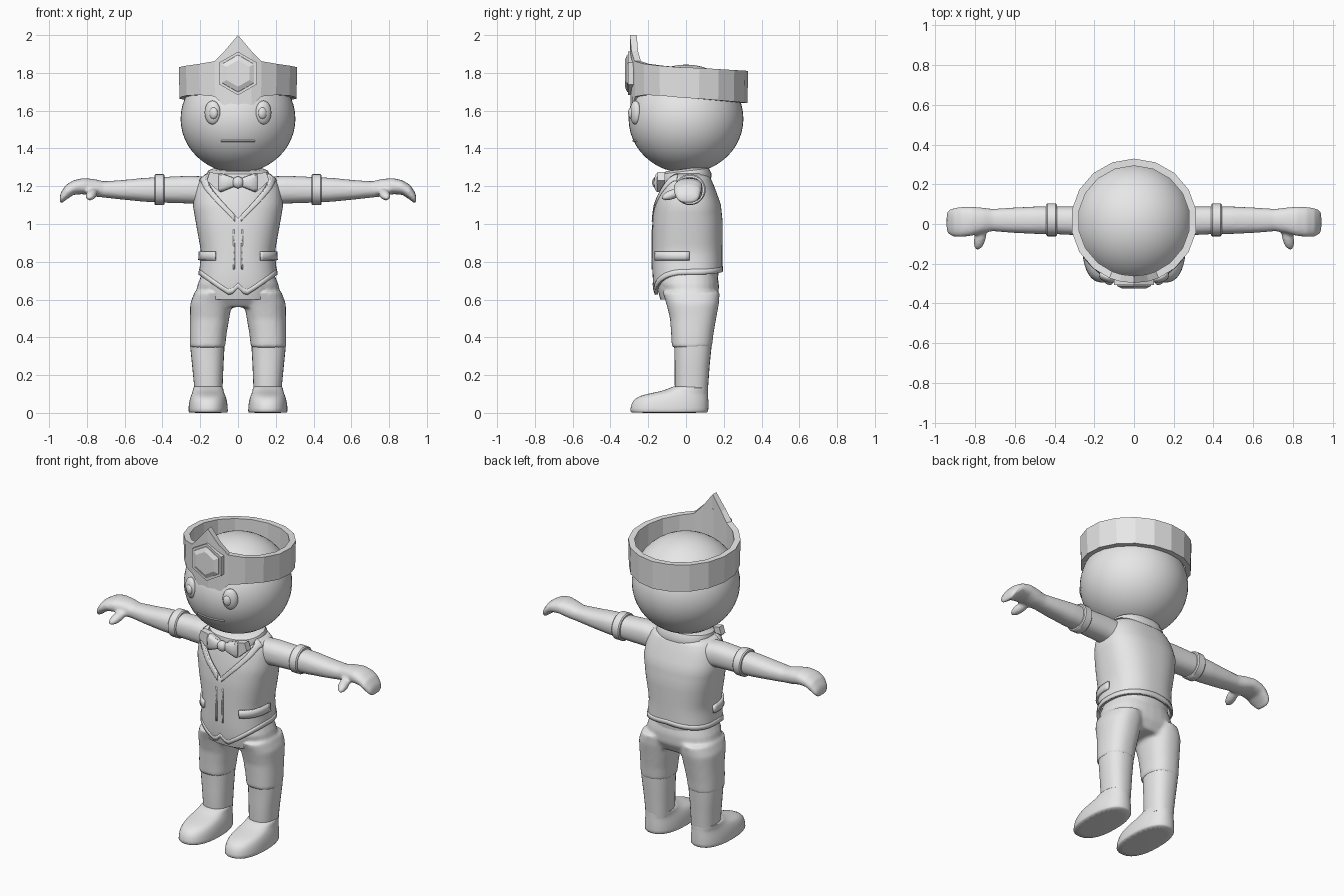
import bpy, bmesh, math
from mathutils import Vector, Matrix

if "Cube" in bpy.data.objects:
    bpy.data.objects.remove(bpy.data.objects["Cube"])

mat = bpy.data.materials.new("light_grey")
mat.diffuse_color = (0.8, 0.8, 0.8, 1)
mat.use_nodes = True
mat.node_tree.nodes["Principled BSDF"].inputs["Base Color"].default_value = mat.diffuse_color


def spow(v, e):
    return math.copysign(abs(v) ** e, v)


def finish(name, bm, mirror=False, subsurf=0, solid=0, voxel=0, angle=40):
    bmesh.ops.recalc_face_normals(bm, faces=bm.faces)
    me = bpy.data.meshes.new(name)
    bm.to_mesh(me)
    bm.free()
    me.materials.append(mat)
    ob = bpy.data.objects.new(name, me)
    bpy.context.collection.objects.link(ob)
    bpy.context.view_layer.objects.active = ob
    ob.select_set(True)
    if angle:
        bpy.ops.object.shade_smooth_by_angle(angle=math.radians(angle))
    ob.select_set(False)
    if mirror:
        m = ob.modifiers.new("mirror", 'MIRROR')
        m.use_mirror_merge = False
    if solid:
        m = ob.modifiers.new("thickness", 'SOLIDIFY')
        m.thickness, m.offset = solid, 0
    if voxel:
        m = ob.modifiers.new("blend", 'REMESH')
        m.mode, m.voxel_size, m.use_smooth_shade = 'VOXEL', voxel, True
        m = ob.modifiers.new("soften", 'SMOOTH')
        m.factor, m.iterations = 0.5, 5
    if subsurf:
        ob.modifiers.new("round", 'SUBSURF').levels = subsurf
    return ob


# Rings along z are (z, cx, y0, y1, rx); along x are (x, y0, y1, z0, z1)
def loft(bm, rings, axis='z', n=20, e=0.85):
    loops = []
    for r in rings:
        loop = []
        for k in range(n):
            a = 2 * math.pi * k / n
            c, s = spow(math.cos(a), e), spow(math.sin(a), e)
            if axis == 'z':
                z, cx, y0, y1, rx = r
                p = (cx + rx * c, (y0 + y1) / 2 + (y1 - y0) / 2 * s, z)
            else:
                x, y0, y1, z0, z1 = r
                p = (x, (y0 + y1) / 2 + (y1 - y0) / 2 * c, (z0 + z1) / 2 + (z1 - z0) / 2 * s)
            loop.append(bm.verts.new(p))
        loops.append(loop)
    for a, b in zip(loops, loops[1:]):
        for k in range(n):
            bm.faces.new((a[k], a[(k + 1) % n], b[(k + 1) % n], b[k]))
    bm.faces.new(loops[0][::-1])
    bm.faces.new(loops[-1])
    return bm


def ball(bm, loc, scale, rot=(0, 0, 0), seg=24):
    m = Matrix.LocRotScale(Vector(loc), None, Vector(scale))
    for ang, ax in zip(rot, 'XYZ'):
        m = Matrix.Translation(loc) @ Matrix.Rotation(ang, 4, ax) @ Matrix.Translation(-Vector(loc)) @ m
    bmesh.ops.create_uvsphere(bm, u_segments=seg, v_segments=seg // 2, radius=1, matrix=m)
    return bm


def prism(pts, y0, y1):
    bm = bmesh.new()
    f = bm.faces.new([bm.verts.new((x, y0, z)) for x, z in pts])
    out = bmesh.ops.extrude_face_region(bm, geom=[f])['geom']
    bmesh.ops.translate(bm, vec=(0, y1 - y0, 0), verts=[v for v in out if isinstance(v, bmesh.types.BMVert)])
    return bm


# Torso outline: height, half width, front, back
BODY = [(.60, .195, -.15, .16), (.66, .205, -.165, .175), (.73, .20, -.17, .185), (.85, .188, -.172, .185),
        (1.0, .215, -.172, .188), (1.1, .232, -.163, .178), (1.18, .222, -.145, .15),
        (1.24, .195, -.13, .125), (1.28, .14, -.105, .105)]


def body_point(z, th, off):
    z = min(max(z, BODY[0][0]), BODY[-1][0])
    for a, b in zip(BODY, BODY[1:]):
        if z <= b[0]:
            t = (z - a[0]) / (b[0] - a[0])
            hw, yf, yb = (a[i] + (b[i] - a[i]) * t for i in (1, 2, 3))
            break
    return ((hw + off) * spow(math.sin(th), .8),
            (yf + yb) / 2 - ((yb - yf) / 2 + off) * spow(math.cos(th), .8), z)


# Shell wrapped round the torso between two height functions; angle 0 is the front
def wrap(name, a0, a1, bot, top, off, solid, cols=72, rows=16, mirror=False):
    bm = bmesh.new()
    grid = []
    for i in range(cols + 1):
        th = math.radians(a0 + (a1 - a0) * i / cols)
        grid.append([bm.verts.new(body_point(bot(th) + (top(th) - bot(th)) * j / rows, th, off))
                     for j in range(rows + 1)])
    for a, b in zip(grid, grid[1:]):
        for j in range(rows):
            bm.faces.new((a[j], b[j], b[j + 1], a[j + 1]))
    bmesh.ops.remove_doubles(bm, verts=bm.verts, dist=1e-5)
    return finish(name, bm, mirror=mirror, solid=solid)


def hem(th):
    x = .2 * abs(math.sin(th)) ** .8
    if math.cos(th) < 0:
        return .75 - .018 * abs(math.sin(th))
    return .66 - x if x < .04 else .62 + (x - .04) * .7


def neckline(th):
    x = .17 * abs(math.sin(th)) ** .8
    return 1.262 if math.cos(th) < 0 else min(1.262, 1.03 + x * 1.45)


# Shirt, vest and trim
finish("shirt", loft(bmesh.new(), [(z, 0, f + .014, b - .014, w - .014) for z, w, f, b in BODY], n=40))
wrap("vest", 0, 360, hem, neckline, 0, .014)
wrap("vest_hem", 0, 360, hem, lambda t: hem(t) + .028, .006, .008, rows=2)
wrap("lapel", 2, 75, lambda t: neckline(t) - .035, neckline, .007, .008, rows=3, cols=24, mirror=True)
wrap("pocket_flap", 31, 92, lambda t: .808, lambda t: .855, .012, .014, rows=2, cols=14, mirror=True)
wrap("placket_strip", 2.6, 4.2, lambda t: .76, lambda t: .97, .008, .008, rows=6, cols=1, mirror=True)

# Collar and bow tie
bm = loft(bmesh.new(), [(1.225, 0, -.135, .13, .165), (1.25, 0, -.14, .135, .172),
                        (1.28, 0, -.13, .125, .16), (1.292, 0, -.10, .10, .13)], n=32)
bmesh.ops.rotate(bm, verts=bm.verts, cent=(0, 0, 1.26), matrix=Matrix.Rotation(math.radians(7), 3, 'X'))
finish("collar", bm)
finish("collar_flap", prism([(.03, 1.25), (.15, 1.275), (.165, 1.23), (.10, 1.17)], -.15, -.11), mirror=True)
finish("bow_wing", loft(bmesh.new(), [(.015, -.162, -.12, 1.20, 1.24), (.05, -.172, -.115, 1.185, 1.255),
                                      (.09, -.168, -.115, 1.168, 1.27), (.104, -.155, -.12, 1.175, 1.262)],
                        'x', 16, .7), mirror=True)
finish("bow_knot", ball(bmesh.new(), (0, -.155, 1.22), (.03, .025, .032), seg=16))

# Head, eyes and mouth
finish("head", ball(bmesh.new(), (0, 0, 1.557), (.304, .304, .287), seg=48))
finish("eye", ball(bmesh.new(), (.135, -.268, 1.59), (.044, .026, .063), (0, 0, .42)), mirror=True)
finish("pupil", ball(bmesh.new(), (.13, -.29, 1.587), (.024, .015, .031), (0, 0, .42), 16), mirror=True)
rings = []
for i in range(13):
    x = -.09 + .015 * i
    y = -math.sqrt(.304 ** 2 * (1 - (.117 / .287) ** 2) - x * x)
    rings.append((x, y - .007, y + .01, 1.435, 1.446))
finish("mouth", loft(bmesh.new(), rings, 'x', 8))

# Crown band: angle from the front, bottom and top heights
half = [(0, 1.62, 2.0), (13, 1.62, 1.915), (23, 1.675, 1.862), (40, 1.683, 1.848), (60, 1.68, 1.838),
        (80, 1.67, 1.83), (100, 1.663, 1.826), (120, 1.655, 1.82), (140, 1.648, 1.815),
        (160, 1.643, 1.812), (180, 1.64, 1.81)]
band = half + [(-a, b, t) for a, b, t in half[-2:0:-1]]
bm = bmesh.new()
cols = []
for a, b, t in band:
    s, c = math.sin(math.radians(a)), math.cos(math.radians(a))
    cols.append([bm.verts.new((r * s, .016 - (r - .005) * c, z))
                 for r, z in ((.314, b), (.318, t), (.282, t), (.282, b))])
for a, b in zip(cols, cols[1:] + cols[:1]):
    for k in range(4):
        bm.faces.new((a[k], b[k], b[(k + 1) % 4], a[(k + 1) % 4]))
finish("crown_band", bm, angle=0)

# Hexagonal gem with a raised rim and bevelled face
def hexagon(r):
    return [(r * math.sin(k * math.pi / 3), 1.797 + r * math.cos(k * math.pi / 3)) for k in range(6)]


finish("gem_setting", prism(hexagon(.115), -.308, -.26), angle=0)
bm = bmesh.new()
loops = [[bm.verts.new((x, y, z)) for x, z in hexagon(r)] for r, y in ((.102, -.30), (.098, -.312), (.07, -.324))]
for a, b in zip(loops, loops[1:]):
    for k in range(6):
        bm.faces.new((a[k], a[(k + 1) % 6], b[(k + 1) % 6], b[k]))
bm.faces.new(loops[-1])
bm.faces.new(loops[0][::-1])
finish("gem", bm, angle=0)

# Arm with mitten hand and thumb, plus sleeve band
bm = loft(bmesh.new(), [(.15, -.06, .09, 1.10, 1.25), (.25, -.058, .088, 1.108, 1.256), (.38, -.052, .088, 1.112, 1.25),
                        (.50, -.05, .088, 1.118, 1.244), (.62, -.044, .082, 1.13, 1.232),
                        (.71, -.036, .076, 1.14, 1.226), (.76, -.045, .082, 1.145, 1.238),
                        (.82, -.06, .088, 1.158, 1.243), (.87, -.066, .086, 1.155, 1.232),
                        (.91, -.064, .08, 1.128, 1.208), (.935, -.05, .07, 1.108, 1.172),
                        (.943, -.03, .05, 1.115, 1.15)], 'x', 24)
ball(bm, (.775, -.07, 1.158), (.03, .068, .026), (.35, 0, .25), 16)
finish("arm", bm, mirror=True, voxel=.009)
finish("sleeve_band", loft(bmesh.new(), [(.388, -.056, .098, 1.105, 1.258), (.394, -.062, .104, 1.1, 1.264),
                                         (.436, -.062, .104, 1.1, 1.264), (.442, -.056, .098, 1.105, 1.258)],
                           'x', 28, 1), mirror=True)

# Trousers: hips blended with thighs, then lower legs under a knee fold
bm = bmesh.new()
loft(bm, [(.56, 0, -.07, .14, .19), (.62, 0, -.12, .172, .225), (.68, 0, -.148, .175, .215),
          (.76, 0, -.14, .16, .18)], n=28)
for s in (-1, 1):
    loft(bm, [(.345, .162 * s, -.075, .137, .094), (.42, .158 * s, -.079, .146, .098), (.50, .15 * s, -.085, .16, .104),
              (.58, .143 * s, -.105, .175, .11), (.64, .13 * s, -.125, .178, .1)], n=28)
finish("hips_and_thighs", bm, voxel=.011)
finish("lower_leg", loft(bmesh.new(), [(.10, .157, -.055, .114, .074), (.15, .157, -.06, .118, .076),
                                       (.25, .16, -.06, .125, .083), (.34, .162, -.062, .134, .09),
                                       (.40, .162, -.065, .137, .09)], n=28), mirror=True)

# Shoes with an ankle cuff
finish("shoe", loft(bmesh.new(), [(0, .158, -.295, .118, .104), (.004, .158, -.297, .119, .105),
                                  (.045, .158, -.293, .12, .104), (.08, .158, -.272, .119, .096),
                                  (.10, .158, -.215, .118, .088), (.114, .158, -.13, .117, .082),
                                  (.135, .158, -.078, .117, .08), (.143, .158, -.065, .112, .072)], n=28),
       mirror=True, subsurf=1)
